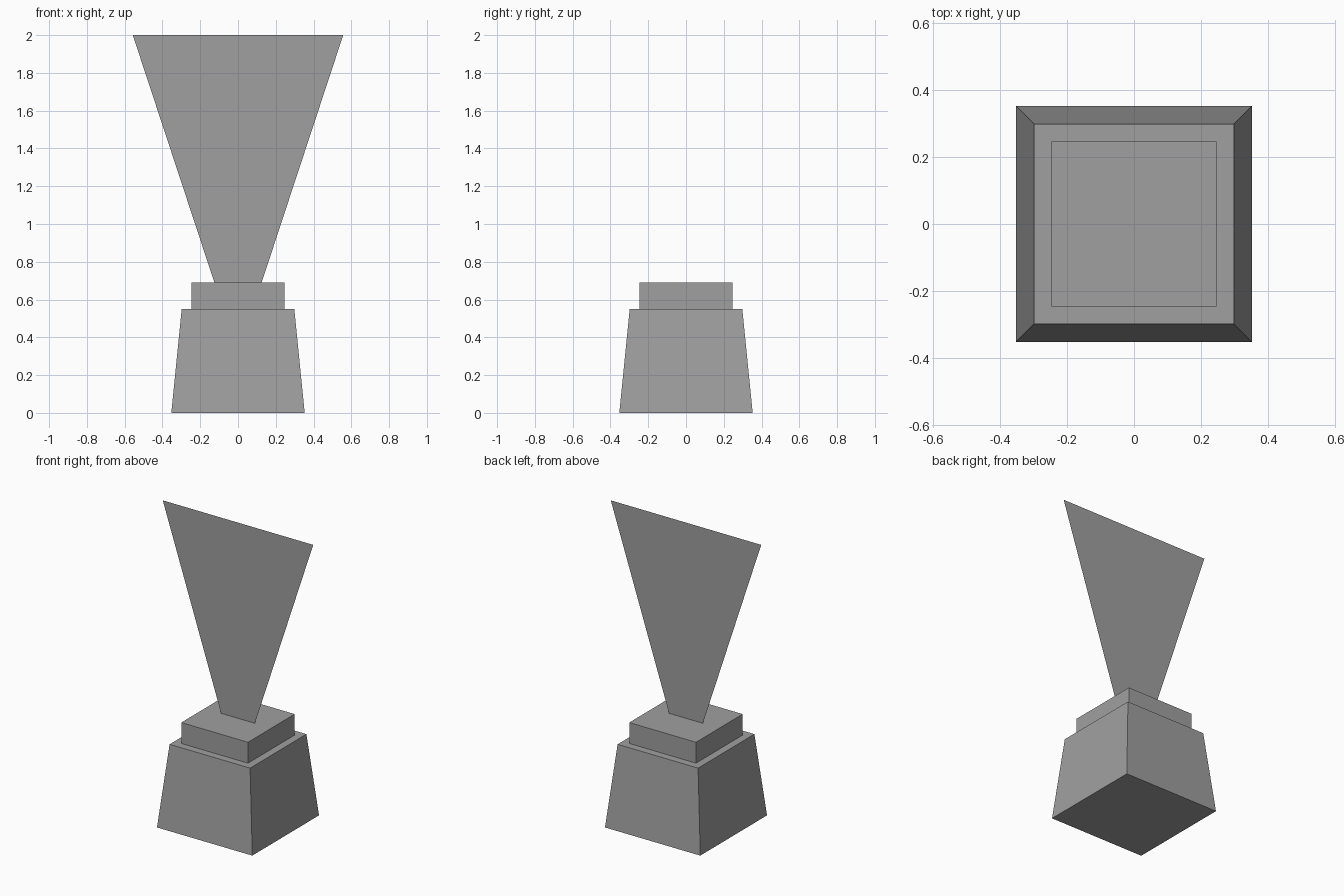
import bpy
import bmesh

cube = bpy.data.objects.get("Cube")
if cube:
    bpy.data.objects.remove(cube, do_unlink=True)

# Single plain grey
GREY = (0.35, 0.35, 0.35, 1.0)
grey = bpy.data.materials.new("plain grey")
grey.use_nodes = True
grey.diffuse_color = GREY
grey.node_tree.nodes["Principled BSDF"].inputs["Base Color"].default_value = GREY


def finish(name, bm):
    mesh = bpy.data.meshes.new(name)
    bm.to_mesh(mesh)
    bm.free()
    mesh.materials.append(grey)
    obj = bpy.data.objects.new(name, mesh)
    bpy.context.scene.collection.objects.link(obj)


def block(name, half_bottom, half_top, z0, z1):
    """Square block, optionally tapered towards its top."""
    bm = bmesh.new()
    bmesh.ops.create_cube(bm, size=2)
    for v in bm.verts:
        top = v.co.z > 0
        half = half_top if top else half_bottom
        v.co.x *= half
        v.co.y *= half
        v.co.z = z1 if top else z0
    finish(name, bm)


# Tapered pedestal with a smaller square cap
block("pedestal", 0.353, 0.298, 0, 0.55)
block("pedestal_cap", 0.247, 0.247, 0.55, 0.69)

# Flat flared sheet standing upright on the cap
bm = bmesh.new()
outline = [(-0.125, 0.69), (0.125, 0.69), (0.557, 2), (-0.557, 2)]
bm.faces.new([bm.verts.new((x, 0, z)) for x, z in outline])
finish("flared_sheet", bm)
